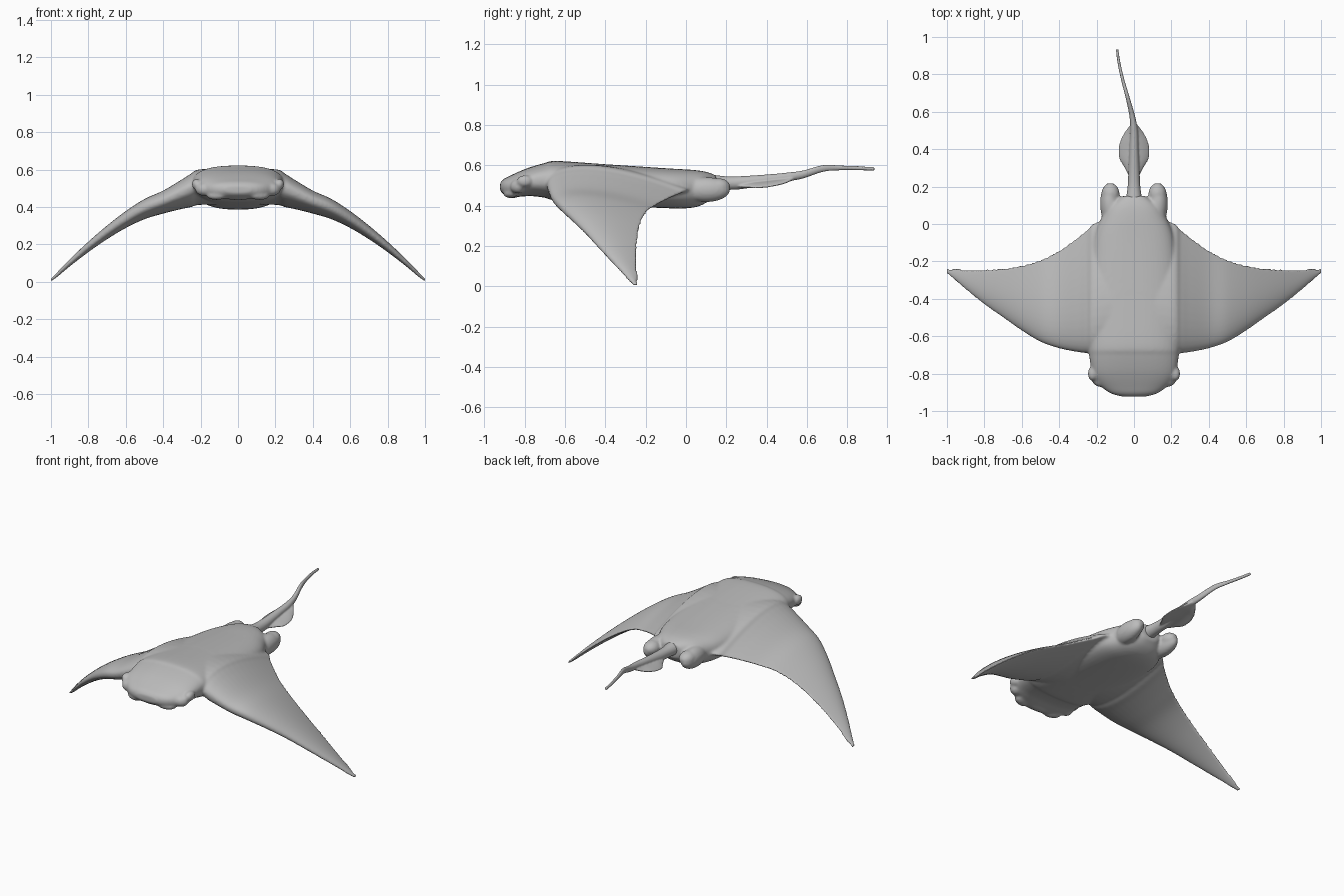
import bpy, bmesh, math
from mathutils import Matrix, Vector

cube = bpy.data.objects.get("Cube")
if cube:
    bpy.data.objects.remove(cube, do_unlink=True)

skin = bpy.data.materials.new("grey_skin")
skin.use_nodes = True
GREY = (0.5, 0.5, 0.5, 1)
skin.diffuse_color = GREY
skin.node_tree.nodes["Principled BSDF"].inputs["Base Color"].default_value = GREY


def smooth_stations(rows, steps=6):
    """Catmull-Rom interpolation through rows of numbers."""
    rows = [Vector(r) for r in rows]
    out = []
    for i in range(len(rows) - 1):
        a, b, c, d = rows[max(i - 1, 0)], rows[i], rows[i + 1], rows[min(i + 2, len(rows) - 1)]
        for k in range(steps):
            t = k / steps
            out.append(b + (c - a) * (t / 2) + (a * 2 - b * 5 + c * 4 - d) * (t * t / 2)
                       + (b * 3 - a - c * 3 + d) * (t ** 3 / 2))
    return out + [rows[-1]]


def loft(bm, rings):
    rings = [[bm.verts.new(p) for p in ring] for ring in rings]
    n = len(rings[0])
    for r, s in zip(rings, rings[1:]):
        for i in range(n):
            bm.faces.new((r[i], r[(i + 1) % n], s[(i + 1) % n], s[i]))
    bm.faces.new(rings[0])
    bm.faces.new(rings[-1])


def oval(x, y, z, rx, rz, power=2.0, droop=0.0, n=40):
    """Superellipse ring facing along y, with optional drooping sides."""
    ring = []
    for i in range(n):
        a = math.tau * i / n
        c, s = math.cos(a), math.sin(a)
        u = math.copysign(abs(c) ** (2 / power), c)
        v = math.copysign(abs(s) ** (2 / power), s)
        ring.append((x + rx * u, y, z + rz * v - droop * u * u))
    return ring


def wing_ring(side, x, lead, trail, mid, half, n=40):
    """Aerofoil ring across the chord, trailing edge slightly lower."""
    ring = []
    for i in range(n):
        a = math.tau * i / n
        s = (1 - math.cos(a)) / 2
        thick = 2.6 * math.sqrt(s) * (1 - s) + 0.06
        z = mid + half * (math.copysign(thick, math.sin(a)) + 0.5 * (0.5 - s))
        ring.append((side * x, lead + (trail - lead) * s, z))
    return ring


def ellipsoid(bm, centre, radii, turn=0.0):
    m = (Matrix.Translation(centre) @ Matrix.Rotation(turn, 4, 'Z')
         @ Matrix.Diagonal((*radii, 1)))
    bmesh.ops.create_uvsphere(bm, u_segments=24, v_segments=16, radius=1, matrix=m)


def fused_object(name, bm, voxel, smoothing):
    bmesh.ops.recalc_face_normals(bm, faces=bm.faces)
    mesh = bpy.data.meshes.new(name)
    bm.to_mesh(mesh)
    bm.free()
    mesh.materials.append(skin)
    mesh.shade_smooth()
    ob = bpy.data.objects.new(name, mesh)
    bpy.context.collection.objects.link(ob)
    fuse = ob.modifiers.new("fuse", 'REMESH')
    fuse.mode = 'VOXEL'
    fuse.voxel_size = voxel
    fuse.use_smooth_shade = True
    soften = ob.modifiers.new("soften", 'SMOOTH')
    soften.factor = 0.5
    soften.iterations = smoothing
    return ob


# Body and head: y, half width, top, bottom
body = [(-0.922, .07, .512, .475), (-0.905, .125, .532, .458), (-0.87, .175, .55, .443),
        (-0.82, .215, .573, .445), (-0.77, .23, .592, .448), (-0.70, .24, .612, .44),
        (-0.64, .245, .622, .425), (-0.4, .245, .606, .405), (-0.1, .22, .586, .388),
        (0.03, .175, .578, .39), (0.1, .13, .568, .415), (0.15, .06, .55, .46)]
bm = bmesh.new()
loft(bm, [oval(0, y, (t + b) / 2, w, (t - b) / 2, 2.5)
          for y, w, t, b in smooth_stations(body)])

# Wings: x, leading y, trailing y, middle z, half thickness
wing = [(0, -.66, .05, .5, .09), (.2, -.685, .01, .5, .088), (.25, -.69, -.03, .483, .083),
        (.3, -.685, -.07, .463, .073), (.4, -.665, -.14, .422, .057), (.5, -.63, -.19, .385, .05),
        (.6, -.57, -.22, .33, .042), (.7, -.5, -.235, .262, .034), (.8, -.43, -.24, .185, .026),
        (.9, -.35, -.24, .1, .018), (.97, -.29, -.235, .035, .012), (1.005, -.262, -.24, .006, .007)]
for side in (-1, 1):
    loft(bm, [wing_ring(side, *r) for r in smooth_stations(wing)])
    # Eye bump, cheek lobe and lip lobe
    ellipsoid(bm, (side * .222, -.8, .522), (.025, .04, .03))
    ellipsoid(bm, (side * .185, -.835, .495), (.045, .035, .035), side * .5)
    ellipsoid(bm, (side * .115, -.872, .46), (.055, .03, .022), side * .35)
    # Rounded pelvic fin
    ellipsoid(bm, (side * .128, .1, .48), (.053, .12, .062), side * -.05)
    ellipsoid(bm, (side * .125, .16, .495), (.048, .06, .042))
# Lower jaw
ellipsoid(bm, (0, -.86, .452), (.075, .03, .014))
fused_object("body_and_wings", bm, 0.008, 7)

# Tail stem: x, y, z, half width, half height
stem = [(0, .02, .5, .06, .055), (0, .12, .512, .045, .042), (0, .2, .512, .034, .034),
        (0, .28, .515, .03, .032), (0, .4, .53, .024, .025), (0, .5, .542, .02, .022),
        (-.01, .58, .555, .015, .02), (-.035, .68, .585, .011, .017),
        (-.06, .77, .588, .009, .012), (-.08, .86, .586, .008, .01), (-.09, .935, .583, .007, .009)]
bm = bmesh.new()
loft(bm, [oval(*r) for r in smooth_stations(stem)])

# Drooping tail fin: y, half width, z
fin = [(.25, .025, .505), (.3, .05, .505), (.345, .077, .508), (.39, .084, .512),
       (.44, .075, .518), (.49, .05, .525), (.535, .015, .54)]
loft(bm, [oval(0, y, z, w, .012, droop=.25 * w) for y, w, z in smooth_stations(fin)])
fused_object("tail", bm, 0.004, 5)
